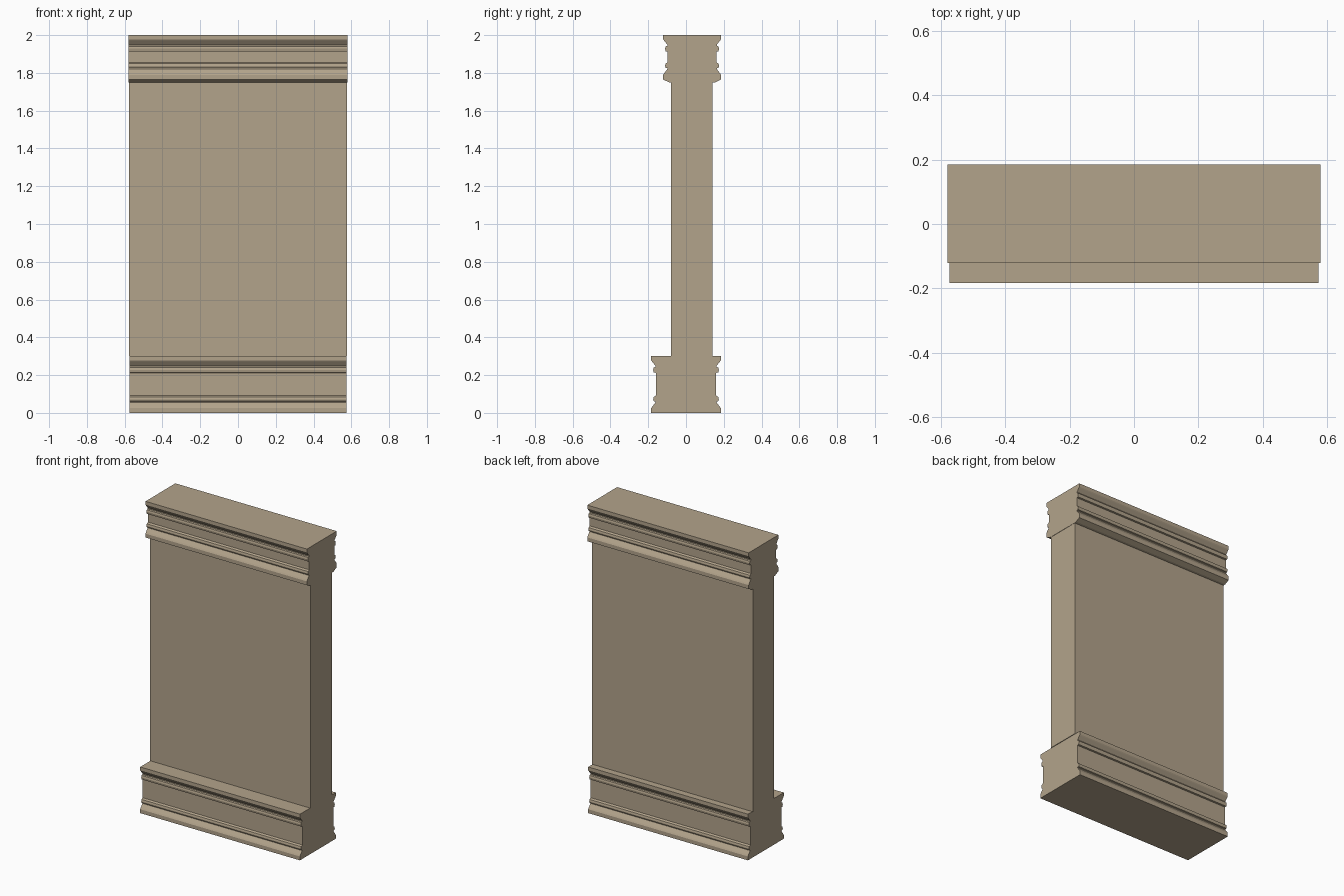
import bpy, bmesh

if "Cube" in bpy.data.objects:
    bpy.data.objects.remove(bpy.data.objects["Cube"])

# Single warm stone colour
stone = bpy.data.materials.new("tan stone")
stone.diffuse_color = (0.45, 0.37, 0.26, 1)
stone.use_nodes = True
stone.node_tree.nodes["Principled BSDF"].inputs["Base Color"].default_value = stone.diffuse_color


def extrude_profile(name, points, half_width):
    """Closed (y, z) outline extruded along x."""
    bm = bmesh.new()
    face = bm.faces.new([bm.verts.new((-half_width, y, z)) for y, z in points])
    res = bmesh.ops.extrude_face_region(bm, geom=[face])
    verts = [g for g in res["geom"] if isinstance(g, bmesh.types.BMVert)]
    bmesh.ops.translate(bm, verts=verts, vec=(2 * half_width, 0, 0))
    bmesh.ops.recalc_face_normals(bm, faces=bm.faces)
    mesh = bpy.data.meshes.new(name)
    bm.to_mesh(mesh)
    bm.free()
    mesh.materials.append(stone)
    obj = bpy.data.objects.new(name, mesh)
    bpy.context.collection.objects.link(obj)
    return obj


def moulding(name, side, centre, half_width):
    """Mirror one side (offset, z) about the centre plane and extrude it."""
    back = [(centre + d, z) for d, z in side]
    front = [(centre - d, z) for d, z in reversed(side)]
    return extrude_profile(name, back + front, half_width)


def band(r, z0, z1):
    """Stepped moulding: foot, slope, bead, flat panel, bead, cornice."""
    return [
        (r, z0), (r, z0 + .025), (r - .005, z0 + .033),
        (r - .022, z0 + .055), (r - .022, z0 + .060),
        (r - .013, z0 + .062), (r - .010, z0 + .072), (r - .013, z0 + .084),
        (r - .018, z0 + .087), (r - .024, z0 + .091),
        (r - .024, z1 - .088), (r - .013, z1 - .086), (r - .010, z1 - .072),
        (r - .013, z1 - .060), (r - .022, z1 - .057), (r - .022, z1 - .050),
        (r - .004, z1 - .028), (r, z1 - .022), (r, z1),
    ]


# Base plinth
moulding("base_plinth", band(.184, 0, .30), 0, .574)

# Plain slab
extrude_profile("shaft", [(-.08, .30), (.14, .30), (.14, 1.765), (-.08, 1.765)], .578)

# Capital, with a sloped underside meeting the slab
moulding("capital", [(.111, 1.748), (.122, 1.75)] + band(.153, 1.765, 2.0), .032, .58)
